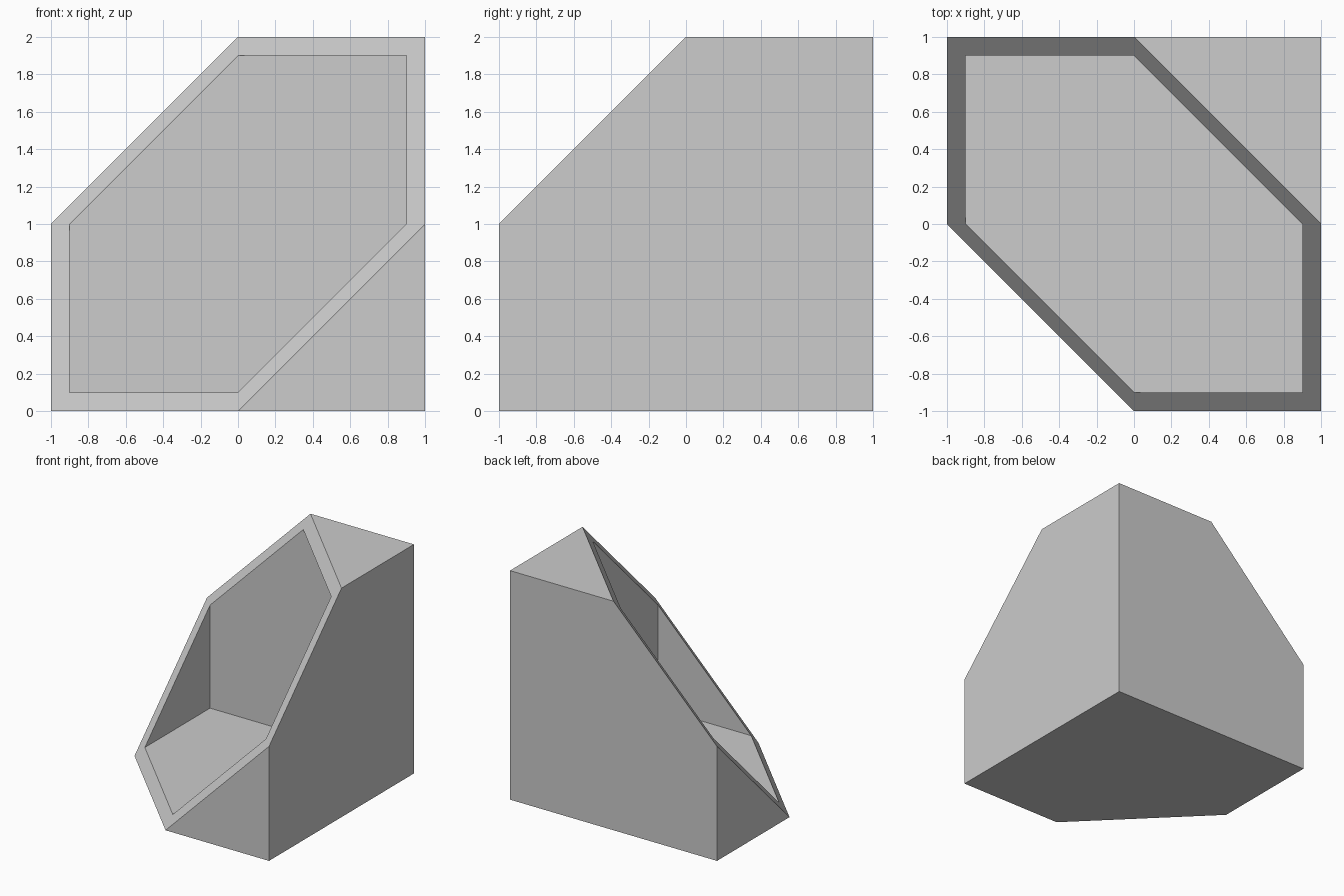
import bpy
import bmesh
from mathutils import Vector

if "Cube" in bpy.data.objects:
    bpy.data.objects.remove(bpy.data.objects["Cube"], do_unlink=True)

CENTRE = Vector((0, 0, 1))
OPENING = Vector((-1, -1, 1)).normalized()

# Plain grey material
grey = bpy.data.materials.new("light_grey")
grey.use_nodes = True
colour = (0.604, 0.604, 0.604, 1)
grey.diffuse_color = colour
grey.node_tree.nodes["Principled BSDF"].inputs["Base Color"].default_value = colour


def half_cube(bm, size):
    """Add a cube sliced diagonally through its centre; return the open edges."""
    made = bmesh.ops.create_cube(bm, size=size)["verts"]
    bmesh.ops.translate(bm, verts=made, vec=CENTRE)
    faces = {f for v in made for f in v.link_faces}
    edges = {e for v in made for e in v.link_edges}
    cut = bmesh.ops.bisect_plane(
        bm, geom=list(made) + list(edges) + list(faces),
        plane_co=CENTRE, plane_no=OPENING, clear_outer=True)
    return [g for g in cut["geom_cut"] if isinstance(g, bmesh.types.BMEdge)]


# Hollow corner shell: outer walls and the cavity inside them
bm = bmesh.new()
outer = half_cube(bm, 2.0)
inner = half_cube(bm, 1.8)

# Flat hexagonal rim: join each outer edge to the cavity corners beside it
cavity_corners = {v for e in inner for v in e.verts}
for edge in outer:
    a, b = edge.verts
    near_a, near_b = (min(cavity_corners, key=lambda c: (c.co - v.co).length)
                      for v in (a, b))
    bm.faces.new((a, b, near_b, near_a))
bmesh.ops.recalc_face_normals(bm, faces=bm.faces)

mesh = bpy.data.meshes.new("hollow_corner_shell")
bm.to_mesh(mesh)
bm.free()
mesh.materials.append(grey)
shell = bpy.data.objects.new("hollow_corner_shell", mesh)
bpy.context.collection.objects.link(shell)
